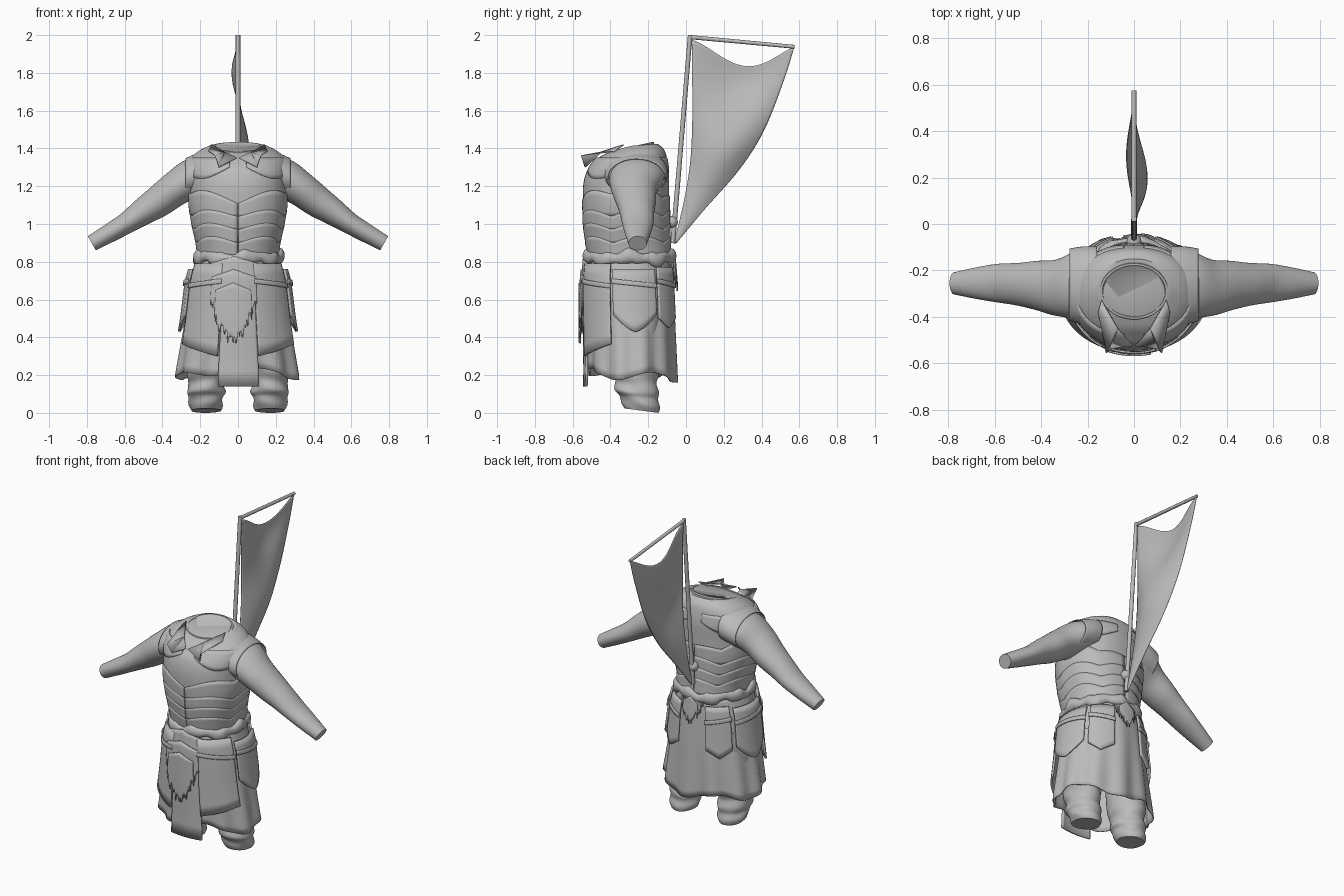
import bpy, bmesh, math, random
from math import sin, cos, pi, radians
from mathutils import Vector

random.seed(4)
cube = bpy.data.objects.get("Cube")
if cube:
    bpy.data.objects.remove(cube)

grey = bpy.data.materials.new("plain grey")
grey.use_nodes = True
grey.diffuse_color = (0.5, 0.5, 0.5, 1)
grey.node_tree.nodes["Principled BSDF"].inputs["Base Color"].default_value = (0.5, 0.5, 0.5, 1)


def finish(name, bm, thick=0, angle=40):
    bmesh.ops.recalc_face_normals(bm, faces=bm.faces)
    mesh = bpy.data.meshes.new(name)
    bm.to_mesh(mesh)
    bm.free()
    mesh.materials.append(grey)
    ob = bpy.data.objects.new(name, mesh)
    bpy.context.collection.objects.link(ob)
    bpy.ops.object.select_all(action='DESELECT')
    ob.select_set(True)
    bpy.context.view_layer.objects.active = ob
    bpy.ops.object.shade_smooth_by_angle(angle=radians(angle))
    if thick:
        mod = ob.modifiers.new("thickness", 'SOLIDIFY')
        mod.thickness = thick
        mod.offset = 0
    return ob


def grid(name, rows, closed=False, caps=False, thick=0):
    """Skin a list of point rows; closed joins each row into a ring."""
    bm = bmesh.new()
    vs = [[bm.verts.new(p) for p in row] for row in rows]
    n = len(vs[0])
    for r0, r1 in zip(vs, vs[1:]):
        for i in range(n if closed else n - 1):
            j = (i + 1) % n
            bm.faces.new((r0[i], r0[j], r1[j], r1[i]))
    if caps:
        bm.faces.new(vs[0])
        bm.faces.new(vs[-1])
    return finish(name, bm, thick)


def smooth(table, t):
    """Catmull-Rom sample of a table of tuples, t in 0..1."""
    n = len(table) - 1
    i = min(int(t * n), n - 1)
    f = t * n - i
    a, b, c, d = (table[max(0, min(n, k))] for k in (i - 1, i, i + 1, i + 2))
    return [q + 0.5 * f * (r - p + f * (2*p - 5*q + 4*r - s + f * (3*(q - r) + s - p)))
            for p, q, r, s in zip(a, b, c, d)]


def lookup(table, z):
    """Linear lookup in a table sorted by its first column."""
    z = max(table[0][0], min(table[-1][0], z))
    for a, b in zip(table, table[1:]):
        if z <= b[0]:
            f = (z - a[0]) / (b[0] - a[0])
            return [p + (q - p) * f for p, q in zip(a, b)]


# Sections: height, half width, front y, back y
TORSO = [(.74, .20, -.5, -.08), (.82, .205, -.51, -.085), (.9, .215, -.525, -.09), (1, .24, -.54, -.09),
         (1.1, .258, -.545, -.09), (1.2, .258, -.545, -.09), (1.28, .262, -.525, -.09),
         (1.34, .255, -.485, -.10), (1.385, .21, -.45, -.115), (1.415, .15, -.41, -.15)]
SKIRT = [(.1, .33, -.53, -.045), (.2, .325, -.525, -.05), (.5, .275, -.53, -.06),
         (.7, .25, -.53, -.07), (.82, .215, -.52, -.08)]


def squared(v, power):
    return math.copysign(abs(v) ** power, v)


def surface(table, power):
    def point(a, z, off=0):
        _, rx, f, b = lookup(table, z)
        return Vector(((rx + off) * squared(sin(a), power),
                       (f + b) / 2 - ((b - f) / 2 + off) * squared(cos(a), power), z))
    return point


torso_at, skirt_at = surface(TORSO, .9), surface(SKIRT, 1)


def wrap(name, surf, a0, a1, top, bottom, off, thick=.012, rows=8, step=2):
    """Plate wrapped on a body surface between two height rules; angles in degrees from the front."""
    n = max(4, int(abs(a1 - a0) / step))
    pts = []
    for r in range(rows + 1):
        row = []
        for i in range(n + 1):
            u = i / n
            zt, zb = top(u), bottom(u)
            row.append(surf(radians(a0 + (a1 - a0) * u), zt + (zb - zt) * r / rows, off))
        pts.append(row)
    return grid(name, pts, thick=thick)


def tube(name, p, q, r0, r1, sides=12):
    p, q = Vector(p), Vector(q)
    rot = (q - p).to_track_quat('Z', 'Y')
    return grid(name, [[c + rot @ Vector((r * cos(k * 2 * pi / sides), r * sin(k * 2 * pi / sides), 0))
                        for k in range(sides)] for c, r in ((p, r0), (q, r1))], True, True)


SIDES = 48
RING = [k * 2 * pi / SIDES for k in range(SIDES)]

# Torso with a slanted neck opening
rows = []
for i in range(37):
    z, rx, f, b = smooth(TORSO, i / 36)
    lift = max(0, (z - 1.3) / .115)
    rows.append([(rx * squared(sin(a), .9), (f + b) / 2 - (b - f) / 2 * squared(cos(a), .9),
                  z - lift * (.035 * max(0, cos(a)) - .01 * max(0, -cos(a)))) for a in RING])
grid("torso", rows, True, True)
grid("neck_cap", [[(s * sin(a), -.29 - .82 * s * cos(a), h - .024 * cos(a)) for a in RING]
                  for s, h in ((.152, 1.395), (.146, 1.41), (.136, 1.41), (.13, 1.404))], True, True)

# Overlapping armour lames, split down the middle
for side, s in (("left", 1), ("right", -1)):
    for k in range(4):
        z0 = .90 + k * .07
        top = lambda u: z0 + .035 * abs(sin(2.5 * pi * u)) + (.05 * sin(pi * u) if k == 3 else 0)
        wrap(f"{side}_lame_{k + 1}", torso_at, .4 * s, 179.6 * s, top, lambda u: z0 - .07,
             .001 + .0015 * (4 - k), .006, 5, 4)
    # Scalloped chest yoke
    wrap(f"{side}_yoke", torso_at, 8 * s, 172 * s, lambda u: 1.35,
         lambda u: 1.30 - .06 * sin(pi * u) - .025 * abs(sin(3 * pi * u)), .002, .007, 5)
    # Open lapel rising to a point at the front
    bm = bmesh.new()
    pts = ((.005, -.525, 1.35), (.07, -.45, 1.38), (.14, -.33, 1.42), (.155, -.38, 1.385),
           (.12, -.555, 1.362), (.10, -.535, 1.30))
    v = [bm.verts.new((x * s, y, z)) for x, y, z in pts]
    for tri in ((0, 1, 5), (1, 4, 5), (1, 3, 4), (1, 2, 3)):
        bm.faces.new([v[k] for k in tri])
    finish(f"{side}_lapel", bm, .006)

# Arms: x, y, z, half height, half depth
ARM = [(.13, -.25, 1.29, .085, .13), (.235, -.26, 1.245, .104, .145), (.33, -.275, 1.187, .092, .122),
       (.42, -.265, 1.12, .084, .106), (.50, -.26, 1.067, .072, .092), (.59, -.255, 1.005, .057, .083),
       (.68, -.255, .952, .05, .068), (.774, -.256, .898, .043, .048)]
SLEEVE = [(.16, -.265, 1.278, .112, .165), (.22, -.265, 1.262, .108, .165), (.278, -.262, 1.243, .102, .153)]
LEG = [(0, .078, .09, -.235), (.03, .09, .1, -.24), (.07, .09, .105, -.25), (.1, .102, .115, -.26),
       (.15, .09, .112, -.265), (.2, .1, .122, -.27), (.28, .105, .13, -.275), (.6, .11, .15, -.28)]

for side, s in (("left", 1), ("right", -1)):
    rows = []
    for i in range(33):
        t = i / 32
        x, y, z, rn, ry = smooth(ARM, t)
        a, b = smooth(ARM, max(0, t - .02)), smooth(ARM, min(1, t + .02))
        d = Vector((b[0] - a[0], 0, b[2] - a[2])).normalized()
        rows.append([(s * (x - d.z * rn * cos(k)), y + ry * sin(k), z + d.x * rn * cos(k)) for k in RING])
    grid(f"{side}_arm", rows, True, True)

    # Upright armhole edge
    rows = [[(s * x, y + ry * sin(k), z + rz * cos(k)) for k in RING]
            for x, y, z, rz, ry in (smooth(SLEEVE, i / 8) for i in range(9))]
    grid(f"{side}_sleeve_edge", rows, True, thick=.006)

    # Bunched trouser leg
    rows = []
    for i in range(41):
        z, rx, ry, cy = smooth(LEG, i / 40)
        rows.append([(s * (.17 + rx * sin(a) * (1 + .04 * sin(3 * a + z * 60))),
                      cy - ry * cos(a) * (1 + .03 * sin(2 * a + z * 70)),
                      z + .012 * (1 + cos(a)) * (1 - z)) for a in RING])
    grid(f"{side}_leg", rows, True, True)

# Pleated skirt with a dipping back hem
rows = []
for i in range(17):
    row = []
    for a in [k * 2 * pi / 120 for k in range(120)]:
        hem = .22 - .03 * sin(a) ** 2 - .05 * max(0, -cos(a)) ** 6 + .02 * sin(4 * a)
        z = .82 + (hem - .82) * i / 16
        row.append(skirt_at(a, z, .01 * (i / 16) * sin(11 * a) - .004))
    rows.append(row)
grid("skirt", rows, True, thick=.006)

# Front cloth panel
wrap("front_panel", skirt_at, -18, 19, lambda u: .8, lambda u: .14, .012)

# Hip plates, each with a narrow strap
for side, s in (("left", 1), ("right", -1)):
    for part, a0, a1, top, low, off in (
            ("front", 19, 66, .79, lambda u: .30 + .065 * u, .022),
            ("side", 70, 122, .76, lambda u: .43 + .09 * abs(2 * u - 1) ** 1.5, .026),
            ("rear", 127, 160, .77, lambda u: .45 + .05 * abs(2 * u - 1), .016)):
        wrap(f"{side}_{part}_hip_plate", skirt_at, a0 * s, a1 * s, lambda u: top, low, off, .012)
        wrap(f"{side}_{part}_hip_strap", skirt_at, (a0 - 1) * s, (a1 + 1) * s, lambda u: .71 - .025 * u,
             lambda u: .685 - .025 * u, off + .009, .008, 3)

# Rolled waist cloth
rows = []
for a in [k * 2 * pi / 96 for k in range(96)]:
    c = skirt_at(a, .82 + .008 * sin(5 * a) + .005 * sin(13 * a), .004)
    out = Vector((sin(a), -cos(a), 0))
    r = .02 + .005 * sin(9 * a) + random.uniform(0, .004)
    rows.append([c + out * r * cos(k * pi / 6) + Vector((0, 0, r * 1.5 * sin(k * pi / 6))) for k in range(12)])
grid("waist_cloth", rows + rows[:1], True)

# Ragged fur hanging in layers at the front and the back
for where, mid, half, top, tip, off in (("front", -5, 31, .83, .34, .022), ("rear", 178, 20, .82, .64, .008)):
    for layer in range(3):
        w = half * (1 - .2 * layer)
        jag = [random.uniform(0, .07) for _ in range(90)]
        wrap(f"{where}_fur_{layer + 1}", skirt_at, mid - w, mid + w,
             lambda u: top - .04 * abs(2 * u - 1) - (.07 * layer if where == "front" else 0),
             lambda u: tip + (top - tip) * (.3 - .15 * layer + .3 * abs(2 * u - 1) ** 1.4) + jag[int(u * 60)],
             off + .007 * layer, .008, 10, 1)

# Banner pole, crossbar and socket
tube("banner_pole", (0, -.07, .9), (0, .022, 2), .013, .012)
tube("banner_crossbar", (0, .015, 1.99), (0, .575, 1.938), .011, .010)
bm = bmesh.new()
bmesh.ops.create_uvsphere(bm, u_segments=16, v_segments=10, radius=.032)
bmesh.ops.translate(bm, verts=bm.verts, vec=(0, -.075, 1.01))
finish("pole_socket", bm)

# Draped banner cloth
NEAR = [(.03, 1.975), (.033, 1.75), (.033, 1.5), (.02, 1.3), (-.015, 1.1), (-.065, .895)]
FAR = [(.573, 1.935), (.52, 1.765), (.415, 1.5), (.283, 1.29), (.1, 1.08), (-.05, .9)]
rows = []
for i in range(33):
    v = i / 32
    (y0, z0), (y1, z1) = smooth(NEAR, v), smooth(FAR, v)
    row = []
    for k in range(33):
        u = k / 32
        sag = .118 * sin(pi * u ** 1.1) ** 1.3 * (1 - v) ** 3
        x = sin(pi * u) * (.045 * sin(pi * v ** .8) - .04 * sin(3 * pi * v) * (1 - v)) \
            - .03 * sin(pi * u) ** 2 * (1 - v) ** 2
        row.append((x, y0 + (y1 - y0) * u, z0 + (z1 - z0) * u - sag))
    rows.append(row)
grid("banner_cloth", rows, thick=.004)
